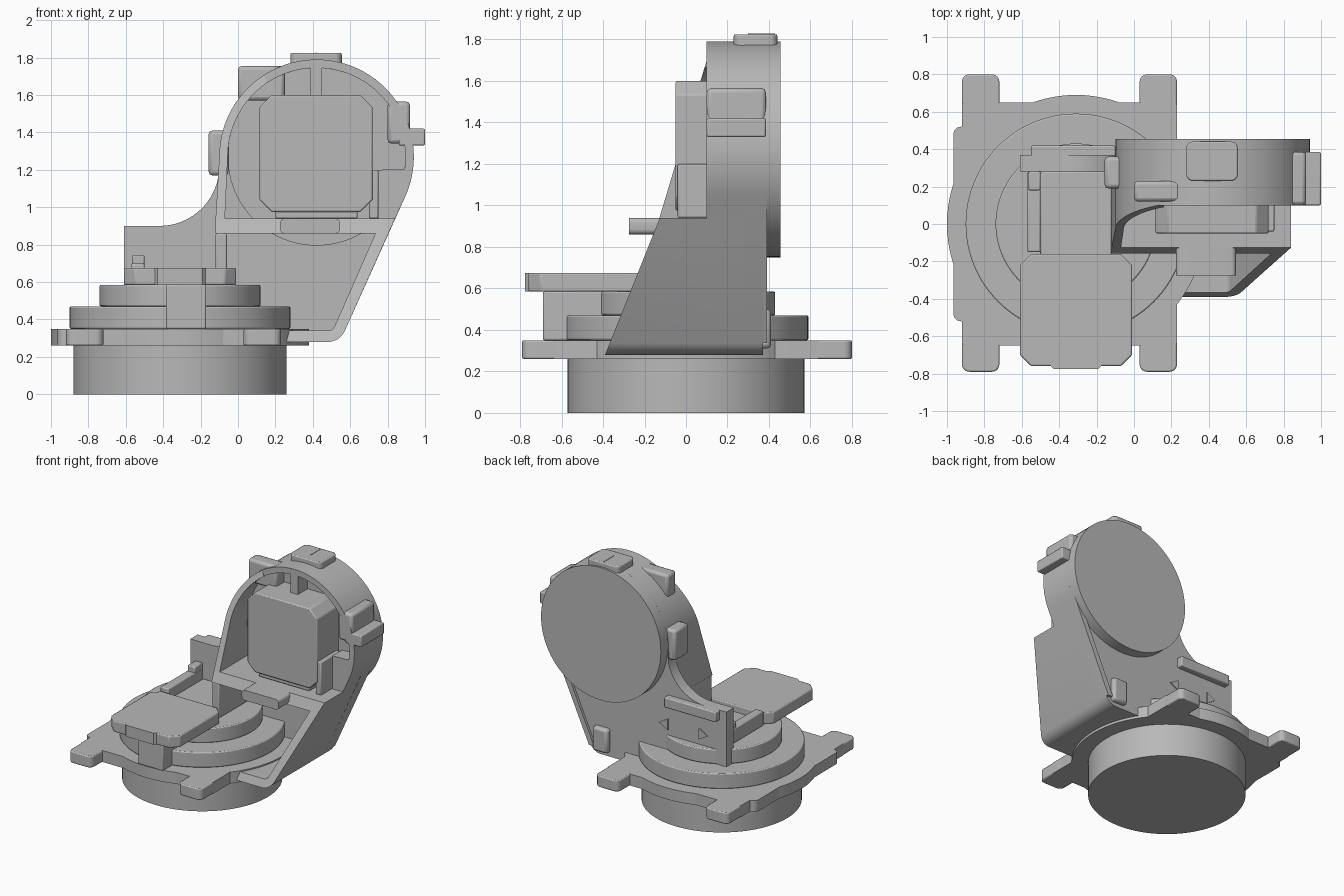
import bpy, bmesh, math

old = bpy.data.objects.get("Cube")
if old:
    bpy.data.objects.remove(old)

grey = bpy.data.materials.new("plain_grey")
grey.use_nodes = True
shade = 0.48
grey.diffuse_color = (shade, shade, shade, 1)
grey.node_tree.nodes["Principled BSDF"].inputs["Base Color"].default_value = grey.diffuse_color

# Shared dimensions
SOFT = 0.008                     # usual edge rounding
BASE_X = -0.31                   # turning axis of the base
HUB_X, HUB_Z, HUB_R = 0.42, 1.27, 0.52
RIM_WALL = 0.045
FLANGE_LOW, FLANGE_TOP = 0.26, 0.35
TIER_TOP, DECK = 0.47, 0.585     # tops of the two tiers
FLOOR, SHELF = 0.28, 0.94        # bottom and top of the open gusset
ARCH_FRONT, WALL_FRONT, WALL_BACK = 0.1, 0.28, 0.37
LEFT_EDGE = HUB_X - HUB_R
WALL_END = -0.61
SLOPE = -26                      # angle at which the rim meets the sloping side


def finish(name, bm, bevel):
    bmesh.ops.recalc_face_normals(bm, faces=bm.faces)
    mesh = bpy.data.meshes.new(name)
    bm.to_mesh(mesh)
    bm.free()
    mesh.materials.append(grey)
    ob = bpy.data.objects.new(name, mesh)
    bpy.context.collection.objects.link(ob)
    bpy.ops.object.select_all(action='DESELECT')
    ob.select_set(True)
    bpy.context.view_layer.objects.active = ob
    bpy.ops.object.shade_smooth_by_angle(angle=math.radians(30))
    if bevel:
        mod = ob.modifiers.new("edge_rounding", 'BEVEL')
        mod.width = bevel
        mod.segments = 2
        mod.limit_method = 'ANGLE'
        mod.angle_limit = math.radians(40)


def prism(name, outline, start, end, upright=True, bevel=0):
    """Extrude an outline: upright means xz along y, otherwise xy along z."""
    bm = bmesh.new()
    rings = []
    for limit in (start, end):
        ring = []
        for a, b in outline:
            depth = limit(b) if callable(limit) else limit
            ring.append(bm.verts.new((a, depth, b) if upright else (a, b, depth)))
        rings.append(ring)
        bm.faces.new(ring)
    front, back = rings
    for i in range(len(outline)):
        bm.faces.new((front[i - 1], front[i], back[i], back[i - 1]))
    finish(name, bm, bevel)


def arc(cx, cy, radius, start, end, steps=32):
    points = []
    for i in range(steps + 1):
        angle = math.radians(start + (end - start) * i / steps)
        points.append((cx + radius * math.cos(angle), cy + radius * math.sin(angle)))
    return points


def circle(cx, cy, radius, steps=96):
    return arc(cx, cy, radius, 0, 360, steps)[:-1]


def rectangle(across, along, corner, steps=6):
    """Rectangle with round corners, or chamfered ones when steps is 1."""
    (left, right), (low, high) = across, along
    points = []
    for cx, cy, turn in ((right - corner, high - corner, 0), (left + corner, high - corner, 1),
                         (left + corner, low + corner, 2), (right - corner, low + corner, 3)):
        points += arc(cx, cy, corner, turn * 90, turn * 90 + 90, steps)
    return points


def box(name, x, y, z, bevel=SOFT):
    (left, right), (low, high) = x, z
    prism(name, [(left, low), (right, low), (right, high), (left, high)], *y, bevel=bevel)


def arch_front(z):
    return ARCH_FRONT - 0.3 * (1.7 - z)


def gusset_front(z):
    return 0.4 * (z - FLOOR) - 0.39


# Base drum, mounting flange with four ears, and stepped tiers
prism("base_drum", circle(BASE_X, 0, 0.57), 0, FLANGE_LOW, upright=False)
flange_span = dict(start=FLANGE_LOW, end=FLANGE_TOP, upright=False)
prism("flange_disc", circle(BASE_X, 0, 0.69), **flange_span)
prism("flange_plate", rectangle((-0.92, 0.23), (-0.65, 0.65), 0.02), **flange_span)
prism("flange_side", rectangle((-0.965, BASE_X), (-0.52, 0.52), 0.04), **flange_span)
for side, ear_x in (("right", -0.82), ("left", 0.13)):
    for end, reach in (("front", (-0.79, -0.5)), ("back", (0.5, 0.8))):
        ear = rectangle((ear_x - 0.1, ear_x + 0.1), reach, 0.04)
        prism(f"{end}_{side}_ear", ear, bevel=SOFT, **flange_span)
prism("lower_tier", circle(BASE_X, 0, 0.59), FLANGE_TOP, TIER_TOP, upright=False, bevel=SOFT)
prism("upper_tier", circle(BASE_X, 0, 0.43), TIER_TOP, DECK, upright=False, bevel=SOFT)

# Front platform on its pillar, with the block and rail behind it
platform = rectangle((WALL_END, -0.01), (-0.76, -0.16), 0.06, steps=1)
prism("front_platform", platform, DECK, 0.675, upright=False, bevel=SOFT)
prism("platform_lip", rectangle((-0.45, -0.17), (-0.775, -0.7), 0.02, steps=1),
      DECK, 0.675, upright=False)
box("platform_pillar", x=(-0.385, -0.17), y=(-0.69, -0.3), z=(FLANGE_TOP, DECK))
box("centre_block", x=(-0.5, -0.12), y=(-0.2, WALL_FRONT), z=(DECK, 0.62))
box("side_rail", x=(-0.57, -0.5), y=(-0.15, WALL_FRONT), z=(DECK, 0.7))
box("rail_stop", x=(-0.565, -0.5), y=(0.18, WALL_FRONT), z=(0.69, 0.745))

# Back wall: a low end sweeping up into the round housing, then the sloping side
rim = arc(HUB_X, HUB_Z, HUB_R, 180, SLOPE, 60)
heel = arc(0.48, 0.38, 0.1, SLOPE, -90, 8)
sweep = arc(-0.42, 1.22, 0.32, -90, -10, 12)
wall = [(0.1, FLOOR), (0.1, TIER_TOP), (WALL_END, TIER_TOP), (WALL_END, 0.9)]
prism("back_wall", wall + sweep + rim + heel, WALL_FRONT, WALL_BACK)
box("wall_flange", x=(-0.55, LEFT_EDGE), y=(0.3, 0.42), z=(0.82, 0.9))
prism("rear_disc", circle(HUB_X, HUB_Z, HUB_R), WALL_FRONT, 0.455)

# Arched rim: the left part has a sloping front, the rest a flat one
BREAK = 123
inner = HUB_R - RIM_WALL
left_rim = [(LEFT_EDGE - 0.02, SHELF)] + arc(HUB_X, HUB_Z, HUB_R, 180, BREAK)
left_rim += arc(HUB_X, HUB_Z, inner, BREAK, 180) + [(LEFT_EDGE + 0.03, SHELF)]
prism("left_rim", left_rim, arch_front, WALL_BACK)
right_rim = arc(HUB_X, HUB_Z, HUB_R, BREAK, SLOPE, 48)
right_rim += [(0.84, SHELF), (0.75, SHELF), (0.75, 1.2)]
right_rim += arc(HUB_X, HUB_Z, inner, -8, BREAK, 48)
prism("right_rim", right_rim, ARCH_FRONT, WALL_BACK)
box("top_rib", x=(0.385, 0.45), y=(ARCH_FRONT, 0.3), z=(1.55, 1.77), bevel=0)
prism("inner_boss", circle(HUB_X, HUB_Z, inner), 0.22, WALL_BACK)

# Motor block inside the arch
motor = rectangle((0.115, 0.72), (0.975, 1.6), 0.065, steps=1)
prism("motor_block", motor, -0.05, WALL_FRONT, bevel=SOFT)
box("motor_foot", x=(0.2, 0.64), y=(-0.03, WALL_FRONT), z=(SHELF, 1))
box("cable_box", x=(0.7, 0.75), y=(-0.04, 0.2), z=(SHELF, 1.2))

# Shelf with its tab, and the open gusset below
shelf_low = SHELF - 0.08
prism("shelf", [(-0.12, shelf_low), (0.8, shelf_low), (0.84, SHELF), (-0.12, SHELF)],
      gusset_front, WALL_BACK)
prism("shelf_tab", rectangle((0.225, 0.545), (shelf_low, SHELF), 0.025), -0.275, -0.1)
box("left_post", x=(-0.12, -0.06), y=(-0.15, WALL_FRONT), z=(DECK, shelf_low))
inner_heel = arc(0.48, 0.38, 0.04, -90, SLOPE, 8)
gusset = [(0.84, SHELF)] + heel + [(0.1, FLOOR), (0.1, 0.34)] + inner_heel + [(0.77, SHELF)]
prism("side_gusset", gusset, gusset_front, WALL_BACK)

# Ribs on the rear of the sloping side
slope_edge = [heel[0], rim[-1]]
slope_edge += [(x - RIM_WALL, z) for x, z in reversed(slope_edge)]
prism("rear_edge_rib", slope_edge, WALL_FRONT, WALL_BACK + 0.02)
box("rear_foot_rib", x=(0.4, 0.53), y=(WALL_FRONT, 0.41), z=(0.31, 0.5), bevel=0.02)

# Lugs around the housing
prism("top_lug", rectangle((0.28, 0.555), (0.23, 0.44), 0.035), 1.7, 1.825,
      upright=False, bevel=SOFT)
box("top_lug_mark", x=(0.415, 0.421), y=(0.3, 0.43), z=(1.8, 1.828), bevel=0)
box("upper_left_lug", x=(0, 0.25), y=(0.12, 0.23), z=(1.57, 1.755), bevel=0.02)
box("left_lug", x=(-0.157, -0.05), y=(0.19, 0.36), z=(1.17, 1.41), bevel=0.02)
lug_depth = (ARCH_FRONT, 0.385)
box("right_lug", x=(0.8, 0.92), y=lug_depth, z=(1.34, 1.565), bevel=0.02)
box("right_lug_step", x=(0.86, 1), y=lug_depth, z=(1.33, 1.42))

# Small pointed plates on the rear of the wall
for name, x, turn in (("near_arrow", -0.08, 0), ("far_arrow", -0.4, 180)):
    pointer = arc(x, 0.67, 0.05, turn, turn + 240, 2)
    prism(name, pointer, WALL_BACK - SOFT, WALL_BACK + SOFT)
